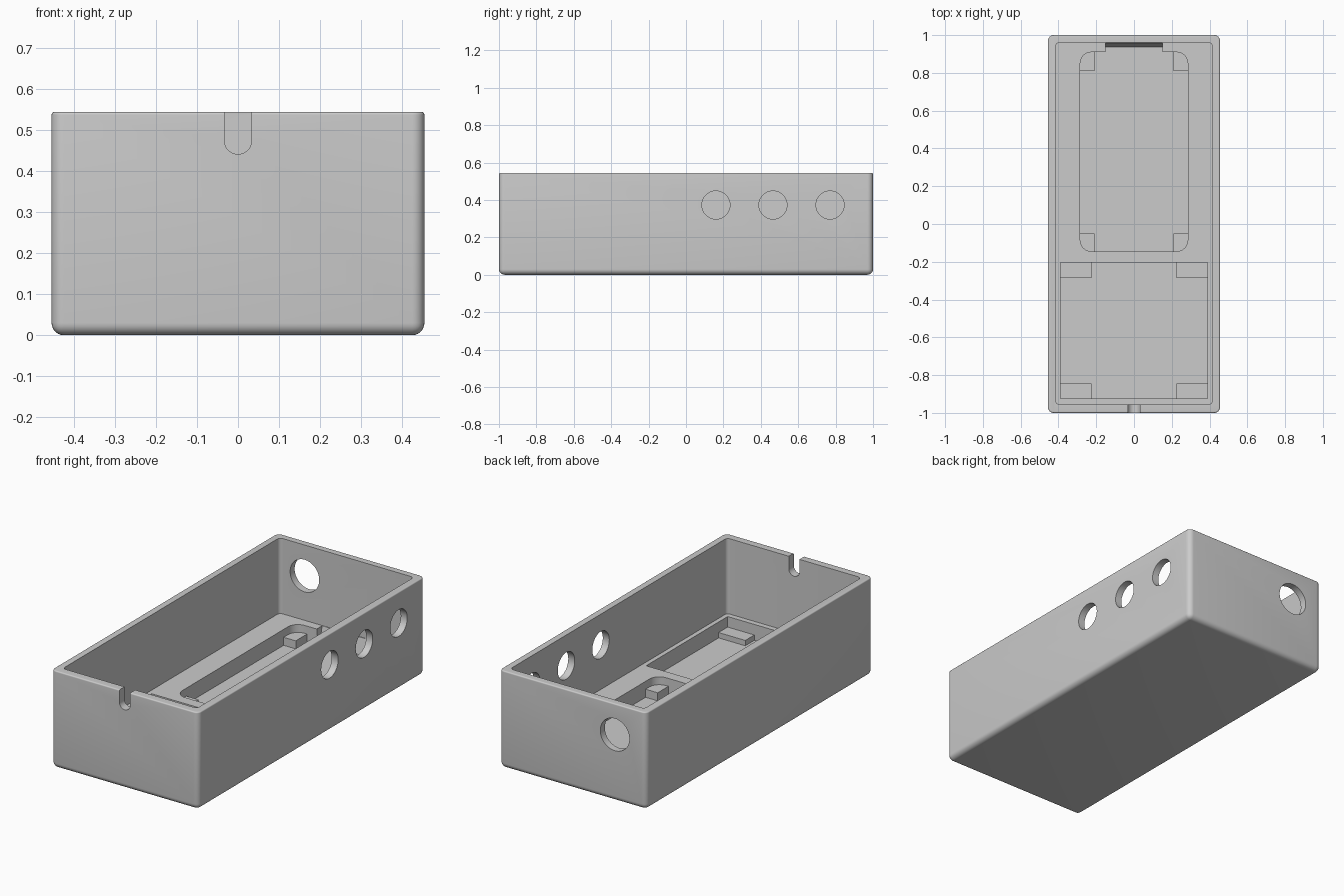
import bpy, bmesh, math
from mathutils import Matrix, Vector

cube = bpy.data.objects.get("Cube")
if cube:
    bpy.data.objects.remove(cube, do_unlink=True)

grey = bpy.data.materials.new("plain grey")
grey.use_nodes = True
grey.diffuse_color = (0.6, 0.6, 0.6, 1)
grey.node_tree.nodes["Principled BSDF"].inputs["Base Color"].default_value = (0.6, 0.6, 0.6, 1)

TOP, LEDGE, FLOOR = 0.545, 0.124, 0.035


def finish(bm, name):
    bmesh.ops.recalc_face_normals(bm, faces=bm.faces)
    mesh = bpy.data.meshes.new(name)
    bm.to_mesh(mesh)
    bm.free()
    mesh.materials.append(grey)
    obj = bpy.data.objects.new(name, mesh)
    bpy.context.collection.objects.link(obj)
    return obj


def box(name, lo, hi, corner=0, bottom=False, rim=0):
    """Box between two corners, with optional rounded uprights, bottom and rim."""
    lo, hi = Vector(lo), Vector(hi)
    bm = bmesh.new()
    bmesh.ops.create_cube(bm, size=1)
    for v in bm.verts:
        v.co = (lo + hi) / 2 + v.co * (hi - lo)

    def on_level(e, z):
        return all(abs(v.co.z - z) < 1e-5 for v in e.verts)

    def round_off(edges, width):
        bmesh.ops.bevel(bm, geom=edges, offset=width, segments=6,
                        profile=0.5, affect='EDGES')
    if corner:
        round_off([e for e in bm.edges if not on_level(e, hi.z)
                   and (bottom or not on_level(e, lo.z))], corner)
    if rim:
        round_off([e for e in bm.edges if on_level(e, hi.z)], rim)
    return finish(bm, name)


def cylinder(name, center, radius, length, axis):
    bm = bmesh.new()
    turn = Matrix.Rotation(math.pi / 2, 4, 'Y' if axis == 'X' else 'X')
    bmesh.ops.create_cone(bm, cap_ends=True, segments=64, radius1=radius, radius2=radius,
                          depth=length, matrix=Matrix.Translation(center) @ turn)
    return finish(bm, name)


def carve(target, cutter):
    mod = target.modifiers.new("cut", 'BOOLEAN')
    mod.operation, mod.solver, mod.object = 'DIFFERENCE', 'EXACT', cutter
    bpy.context.view_layer.objects.active = target
    bpy.ops.object.modifier_apply(modifier=mod.name)
    bpy.data.objects.remove(cutter, do_unlink=True)


# Outer case and its main cavity
case = box("case", (-0.455, -1, 0), (0.455, 1, TOP), corner=0.03, bottom=True, rim=0.007)
carve(case, box("cavity", (-0.415, -0.955, LEDGE), (0.415, 0.96, 0.8), corner=0.02))

# Recesses in the floor
carve(case, box("rear_recess", (-0.285, -0.145, FLOOR), (0.285, 0.91, 0.3), corner=0.06))
carve(case, box("rear_notch", (-0.15, 0.8, FLOOR), (0.15, 0.958, 0.3)))
carve(case, box("front_recess", (-0.39, -0.925, FLOOR), (0.39, -0.205, 0.3)))

# Round ports in the side and the back
for y in (0.16, 0.465, 0.77):
    carve(case, cylinder("side_port", (0.435, y, 0.373), 0.075, 0.2, 'X'))
carve(case, cylinder("back_port", (-0.26, 0.98, 0.373), 0.09, 0.2, 'Y'))

# Cable slot in the front wall
carve(case, cylinder("slot_end", (0, -0.98, 0.475), 0.033, 0.2, 'Y'))
carve(case, box("slot", (-0.033, -1.08, 0.475), (0.033, -0.88, 0.7)))

# Sloped end of the rear notch
ramp = box("notch_ramp", (-0.15, 0.935, FLOOR - 0.01), (0.15, 0.962, LEDGE))
for v in ramp.data.vertices:
    if v.co.z > 0.1 and v.co.y < 0.95:
        v.co.y = 0.957

# Support posts in the recess corners
for side, label in ((-1, "right"), (1, "left")):
    for place, y0, y1 in (("back", 0.81, 0.91), ("middle", -0.145, -0.05)):
        xs = sorted((side * 0.21, side * 0.285))
        post = box(f"{place}_{label}_post", (xs[0], y0, FLOOR - 0.01), (xs[1], y1, 0.08))
        # Round the outer upright to follow the recess
        bm = bmesh.new()
        bm.from_mesh(post.data)
        outer_y = y1 if place == "back" else y0
        edge = [e for e in bm.edges if all(abs(v.co.x - side * 0.285) < 1e-4 and
                                           abs(v.co.y - outer_y) < 1e-4 for v in e.verts)]
        bmesh.ops.bevel(bm, geom=edge, offset=0.06, segments=6, profile=0.5, affect='EDGES')
        bm.to_mesh(post.data)
        bm.free()
    for place, y0, y1 in (("front_far", -0.285, -0.205), ("front_near", -0.925, -0.845)):
        xs = sorted((side * 0.225, side * 0.39))
        box(f"{place}_{label}_post", (xs[0], y0, FLOOR - 0.01), (xs[1], y1, 0.065))

# Smooth the rounded edges, keep the corners sharp
bpy.ops.object.select_all(action='DESELECT')
case.select_set(True)
bpy.context.view_layer.objects.active = case
bpy.ops.object.shade_smooth_by_angle(angle=math.radians(35))
